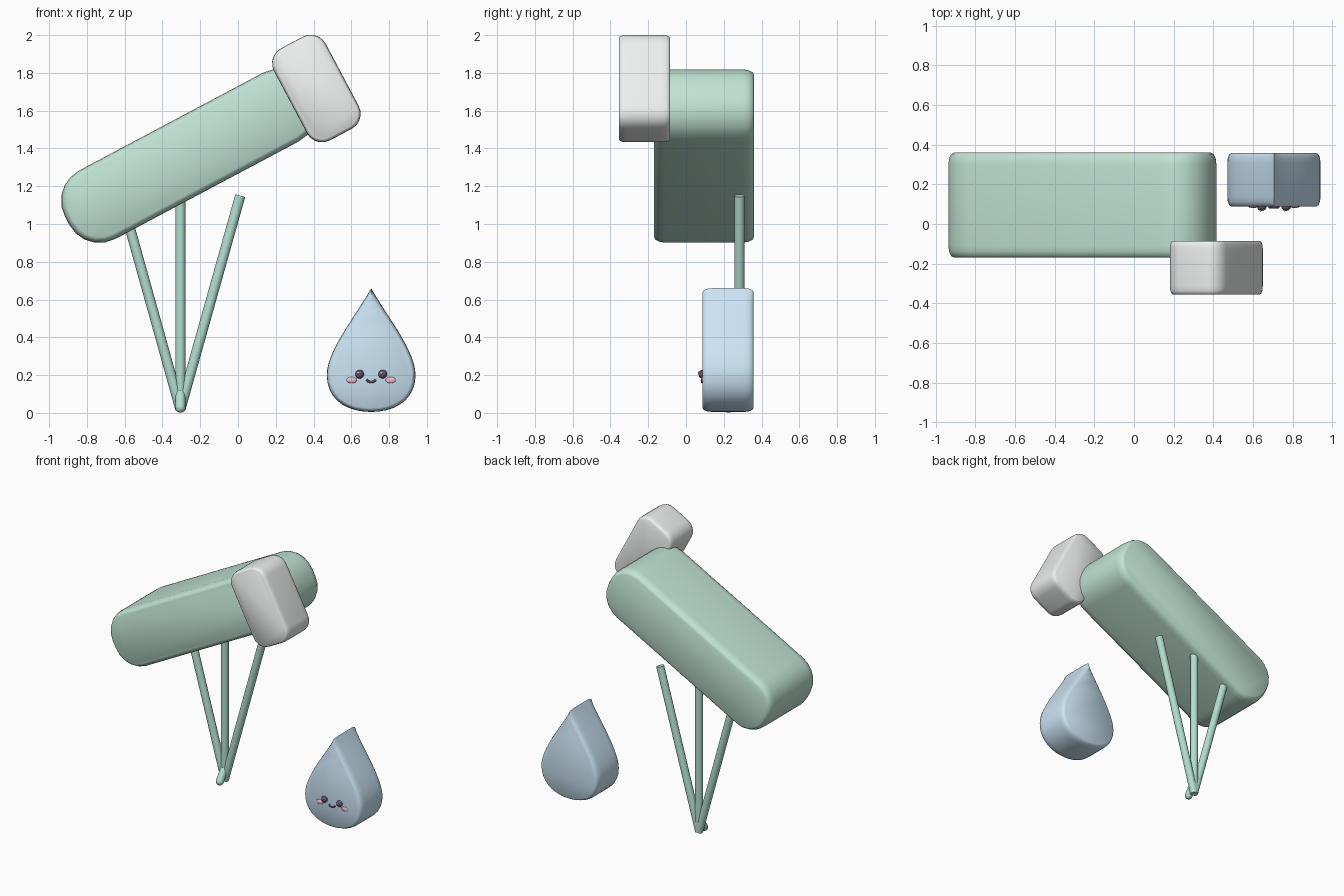
import bpy, bmesh, math
from mathutils import Vector, Matrix
from mathutils.geometry import interpolate_bezier

if "Cube" in bpy.data.objects:
    bpy.data.objects.remove(bpy.data.objects["Cube"])

TILT = math.radians(28)


def material(name, rgb):
    m = bpy.data.materials.new(name)
    m.diffuse_color = (*rgb, 1)
    m.use_nodes = True
    m.node_tree.nodes["Principled BSDF"].inputs["Base Color"].default_value = m.diffuse_color
    return m


GREEN = material("mint", (0.53, 0.77, 0.66))
LEG = material("leg mint", (0.45, 0.74, 0.63))
PALE = material("pale grey", (0.84, 0.87, 0.85))
BLUE = material("water blue", (0.60, 0.78, 0.91))
DARK = material("dark plum", (0.13, 0.09, 0.15))
PINK = material("blush pink", (0.93, 0.50, 0.62))


def finish(name, bm, mat, angle=70):
    bmesh.ops.recalc_face_normals(bm, faces=bm.faces)
    me = bpy.data.meshes.new(name)
    bm.to_mesh(me)
    bm.free()
    ob = bpy.data.objects.new(name, me)
    bpy.context.collection.objects.link(ob)
    me.materials.append(mat)
    bpy.ops.object.select_all(action='DESELECT')
    ob.select_set(True)
    bpy.context.view_layer.objects.active = ob
    bpy.ops.object.shade_smooth_by_angle(angle=math.radians(angle))
    return ob


def cushion(name, outline, y0, y1, inset, depth, mat):
    """Extrude a counter-clockwise xz outline along y with softened rims."""
    n = len(outline)
    normals = []
    for i in range(n):
        t = (outline[(i + 1) % n] - outline[i - 1]).normalized()
        normals.append(Vector((t.y, -t.x)))
    steps = [(inset * (1 - math.sin(a)), depth * (1 - math.cos(a)))
             for a in (0, math.pi / 6, math.pi / 3, math.pi / 2)]
    layers = [(s, y0 + d) for s, d in steps] + [(s, y1 - d) for s, d in reversed(steps)]
    bm = bmesh.new()
    rings = []
    for s, y in layers:
        pts = [p - k * s for p, k in zip(outline, normals)]
        rings.append([bm.verts.new((p.x, y, p.y)) for p in pts])
    for a, b in zip(rings, rings[1:]):
        for i in range(n):
            j = (i + 1) % n
            bm.faces.new((a[i], a[j], b[j], b[i]))
    bm.faces.new(rings[0])
    bm.faces.new(rings[-1])
    return finish(name, bm, mat)


def rounded_rect(cx, cz, hx, hz, r, seg=5):
    rot = Matrix.Rotation(TILT, 2)
    pts = []
    for q, (sx, sz) in enumerate(((1, 1), (-1, 1), (-1, -1), (1, -1))):
        for k in range(seg + 1):
            a = (q + k / seg) * math.pi / 2
            p = Vector((sx * (hx - r) + r * math.cos(a), sz * (hz - r) + r * math.sin(a)))
            pts.append(rot @ p + Vector((cx, cz)))
    return pts


def rod(name, a, b, r, mat):
    a, b = Vector(a), Vector(b)
    bm = bmesh.new()
    m = Matrix.Translation((a + b) / 2) @ (b - a).to_track_quat('Z', 'Y').to_matrix().to_4x4()
    bmesh.ops.create_cone(bm, cap_ends=True, segments=16, radius1=r, radius2=r,
                          depth=(b - a).length, matrix=m)
    return finish(name, bm, mat, 50)


def ball(name, loc, size, mat):
    bm = bmesh.new()
    m = Matrix.Translation(loc) @ Matrix.Diagonal((*size, 1))
    bmesh.ops.create_uvsphere(bm, u_segments=16, v_segments=10, radius=1, matrix=m)
    return finish(name, bm, mat)


# Tilted tube and the eye-end block in front of it
cushion("tube", rounded_rect(-0.26, 1.36, 0.73, 0.205, 0.18), -0.17, 0.36, 0.03, 0.06, GREEN)
cushion("end_block", rounded_rect(0.415, 1.717, 0.155, 0.276, 0.09), -0.355, -0.085, 0.015, 0.04, PALE)

# Three legs fanning up from one foot
for name, x, z in (("left_leg", -0.62, 1.15), ("middle_leg", -0.305, 1.2), ("right_leg", 0.012, 1.15)):
    rod(name, (-0.305, 0.283, 0.02), (x, 0.283, z), 0.027, LEG)
rod("foot", (-0.305, 0.283, 0.11), (-0.305, 0.225, 0.028), 0.027, LEG)
ball("foot_tip", (-0.305, 0.225, 0.028), (0.027,) * 3, LEG)

# Water drop
side = interpolate_bezier((0, 0.66), (0.09, 0.50), (0.235, 0.33), (0.235, 0.20), 14)
side += interpolate_bezier((0.235, 0.20), (0.235, 0.07), (0.13, 0.005), (0, 0.005), 10)[1:]
side = [Vector(p[:2]) for p in side]
CX = 0.705
outline = [Vector((CX - p.x, p.y)) for p in side]
outline += [Vector((CX + p.x, p.y)) for p in reversed(side[1:-1])]
cushion("drop", outline, 0.088, 0.357, 0.02, 0.05, BLUE)

# Face: eyes, cheeks, smile
for label, s in (("left", -1), ("right", 1)):
    ball(label + "_eye", (CX + s * 0.061, 0.086, 0.205), (0.023, 0.02, 0.023), DARK)
    ball(label + "_eye_glint", (CX + s * 0.061 - 0.006, 0.068, 0.212), (0.006, 0.004, 0.006), PALE)
    ball(label + "_cheek", (CX + s * 0.103, 0.088, 0.174), (0.027, 0.007, 0.017), PINK)

curve = bpy.data.curves.new("smile", 'CURVE')
curve.dimensions = '3D'
curve.bevel_depth = 0.006
curve.bevel_resolution = 2
curve.use_fill_caps = True
line = curve.splines.new('POLY')
line.points.add(8)
for i, p in enumerate(line.points):
    a = math.pi * (1.1 + 0.8 * i / 8)
    p.co = (CX + 0.025 * math.cos(a), 0.085, 0.183 + 0.02 * math.sin(a), 1)
curve.materials.append(DARK)
smile = bpy.data.objects.new("smile", curve)
bpy.context.collection.objects.link(smile)
